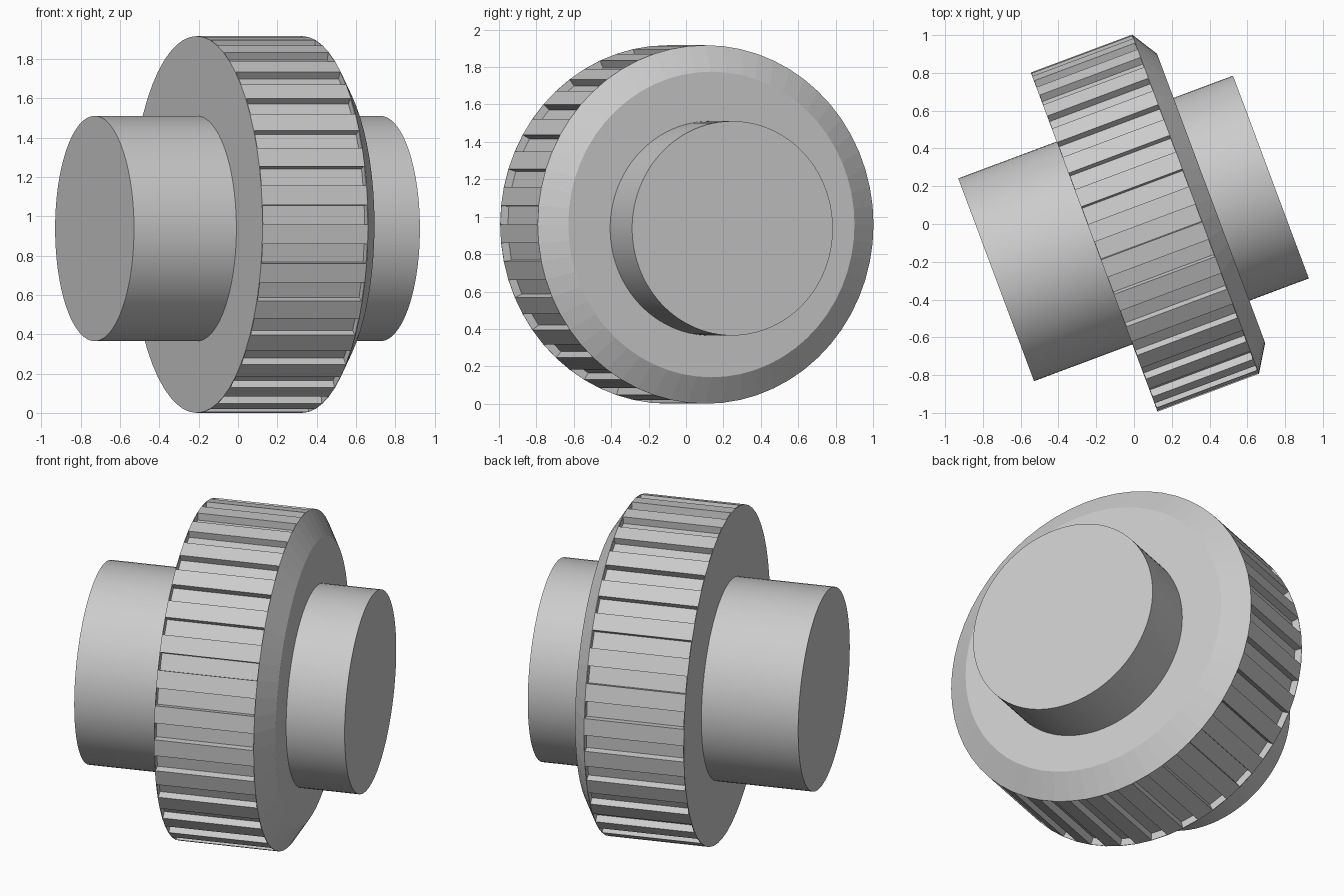
import bpy, bmesh, math

if "Cube" in bpy.data.objects:
    bpy.data.objects.remove(bpy.data.objects["Cube"])

R = 0.9585            # wheel radius
DEPTH = 0.043         # groove depth
TILT = math.radians(20.5)
SEGS = 60             # 30 ridges + 30 grooves


def loft(name, rings, cy, cz, smooth=False):
    """Closed solid through rings of (axial position, [(y, z), ...]) along the wheel axis."""
    bm = bmesh.new()
    loops = [[bm.verts.new((a, y, z)) for y, z in pts] for a, pts in rings]
    n = len(loops[0])
    for lo, hi in zip(loops, loops[1:]):
        for i in range(n):
            j = (i + 1) % n
            bm.faces.new((lo[i], lo[j], hi[j], hi[i]))
    bm.faces.new(loops[0])
    bm.faces.new(loops[-1])
    bmesh.ops.recalc_face_normals(bm, faces=bm.faces)
    me = bpy.data.meshes.new(name)
    bm.to_mesh(me)
    bm.free()
    ob = bpy.data.objects.new(name, me)
    bpy.context.collection.objects.link(ob)
    ob.rotation_euler[2] = TILT
    ob.location = (-math.sin(TILT) * cy, math.cos(TILT) * cy, cz)
    if smooth:
        bpy.ops.object.select_all(action='DESELECT')
        ob.select_set(True)
        bpy.context.view_layer.objects.active = ob
        bpy.ops.object.shade_smooth_by_angle(angle=math.radians(30))
    return ob


def polar(r, deg):
    t = math.radians(deg)
    return (-r * math.cos(t), r * math.sin(t))


def circle(r, n=SEGS):
    return [polar(r, 360 * i / n) for i in range(n)]


# Ridged tread: alternating groove and ridge, six degrees each
tread = []
for i in range(SEGS):
    r = R - DEPTH if i % 2 == 0 else R
    tread += [polar(r, 6 * i), polar(r, 6 * i + 6)]
loft("ridged_tread", [(-0.228, tread), (0.341, tread)], -0.016, R)

# Thin full disc closing the grooves on the flat side
loft("flat_side_disc", [(-0.231, circle(R)), (-0.227, circle(R))], -0.016, R)

# Bevelled face on the other side
loft("bevelled_face", [(0.339, circle(R)), (0.342, circle(R)), (0.43, circle(0.817))], -0.016, R)

# Round hub running through the wheel, slightly off centre
hub = circle(0.573, 96)
loft("hub", [(-0.787, hub), (0.766, hub)], -0.021, 0.938, smooth=True)
